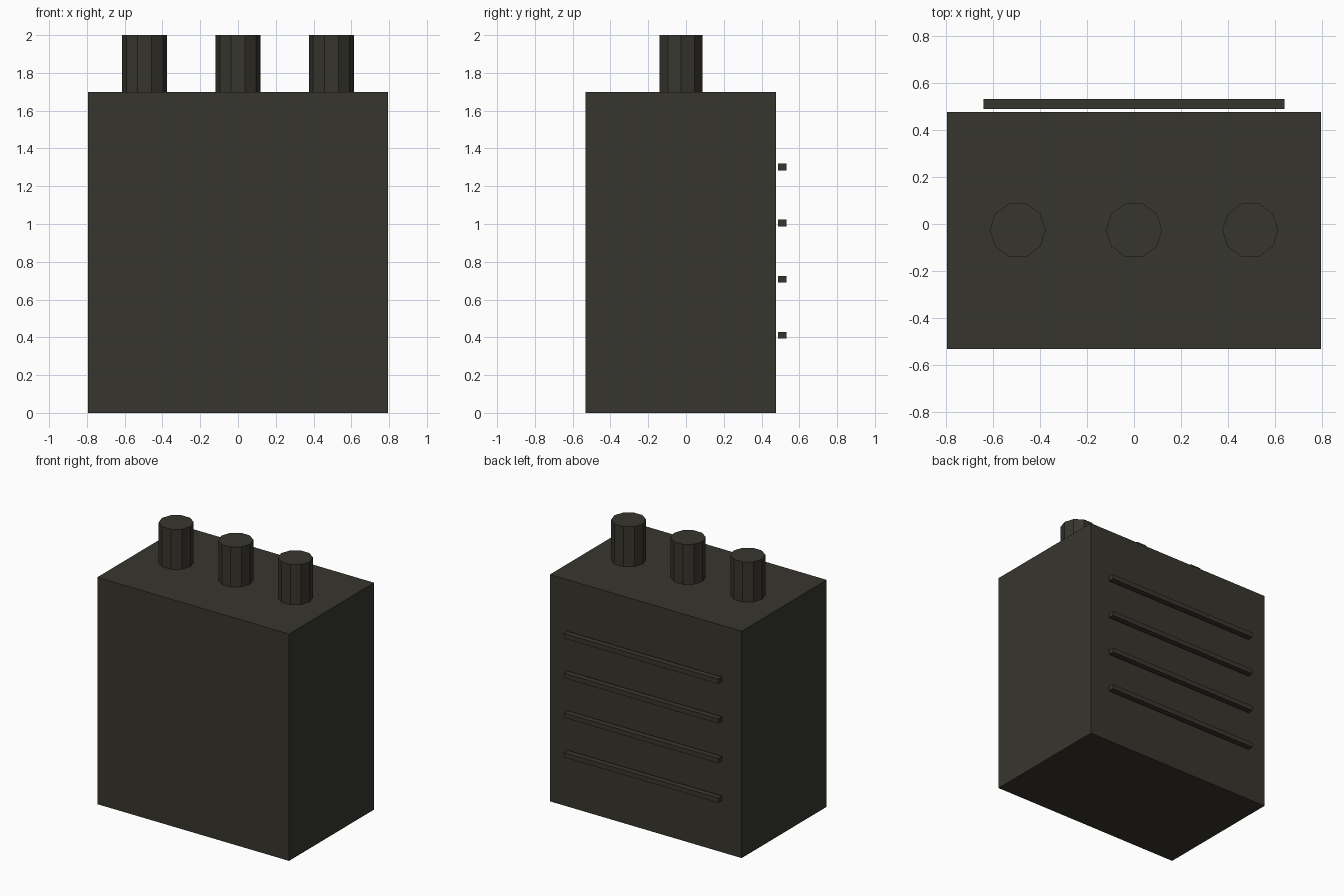
import bpy, bmesh, math
from mathutils import Matrix, Vector

if "Cube" in bpy.data.objects:
    bpy.data.objects.remove(bpy.data.objects["Cube"])

dark = bpy.data.materials.new("dark_olive_grey")
dark.diffuse_color = (0.038, 0.036, 0.027, 1.0)
dark.use_nodes = True
dark.node_tree.nodes["Principled BSDF"].inputs["Base Color"].default_value = dark.diffuse_color


def finish(name, bm):
    bmesh.ops.recalc_face_normals(bm, faces=bm.faces)
    mesh = bpy.data.meshes.new(name)
    bm.to_mesh(mesh)
    bm.free()
    mesh.materials.append(dark)
    obj = bpy.data.objects.new(name, mesh)
    bpy.context.collection.objects.link(obj)
    return obj


def box(name, lo, hi):
    lo, hi = Vector(lo), Vector(hi)
    bm = bmesh.new()
    bmesh.ops.create_cube(bm, size=1.0, matrix=Matrix.Translation((lo + hi) / 2)
                          @ Matrix.Diagonal((hi - lo).to_4d()))
    return finish(name, bm)


def post(name, x, y, z0, z1, radius, sides=10):
    # prism with a corner pointing along +x and -x
    bm = bmesh.new()
    ring = [bm.verts.new((x + radius * math.cos(math.tau * i / sides),
                          y + radius * math.sin(math.tau * i / sides), z0))
            for i in range(sides)]
    base = bm.faces.new(ring)
    out = bmesh.ops.extrude_face_region(bm, geom=[base], use_keep_orig=True)
    top = [v for v in out["geom"] if isinstance(v, bmesh.types.BMVert)]
    bmesh.ops.translate(bm, verts=top, vec=(0, 0, z1 - z0))
    return finish(name, bm)


# Main casing
box("casing", (-0.795, -0.531, 0), (0.795, 0.476, 1.70))

# Three ten-sided posts on the top
for i in range(3):
    post(f"top_post_{i + 1}", (i - 1) * 0.494, -0.026, 1.70, 2.0, 0.119)

# Four slim bars standing just off the back
for i in range(4):
    z = 0.411 + 0.297 * i
    box(f"back_bar_{i + 1}", (-0.64, 0.488, z - 0.018), (0.64, 0.531, z + 0.018))
